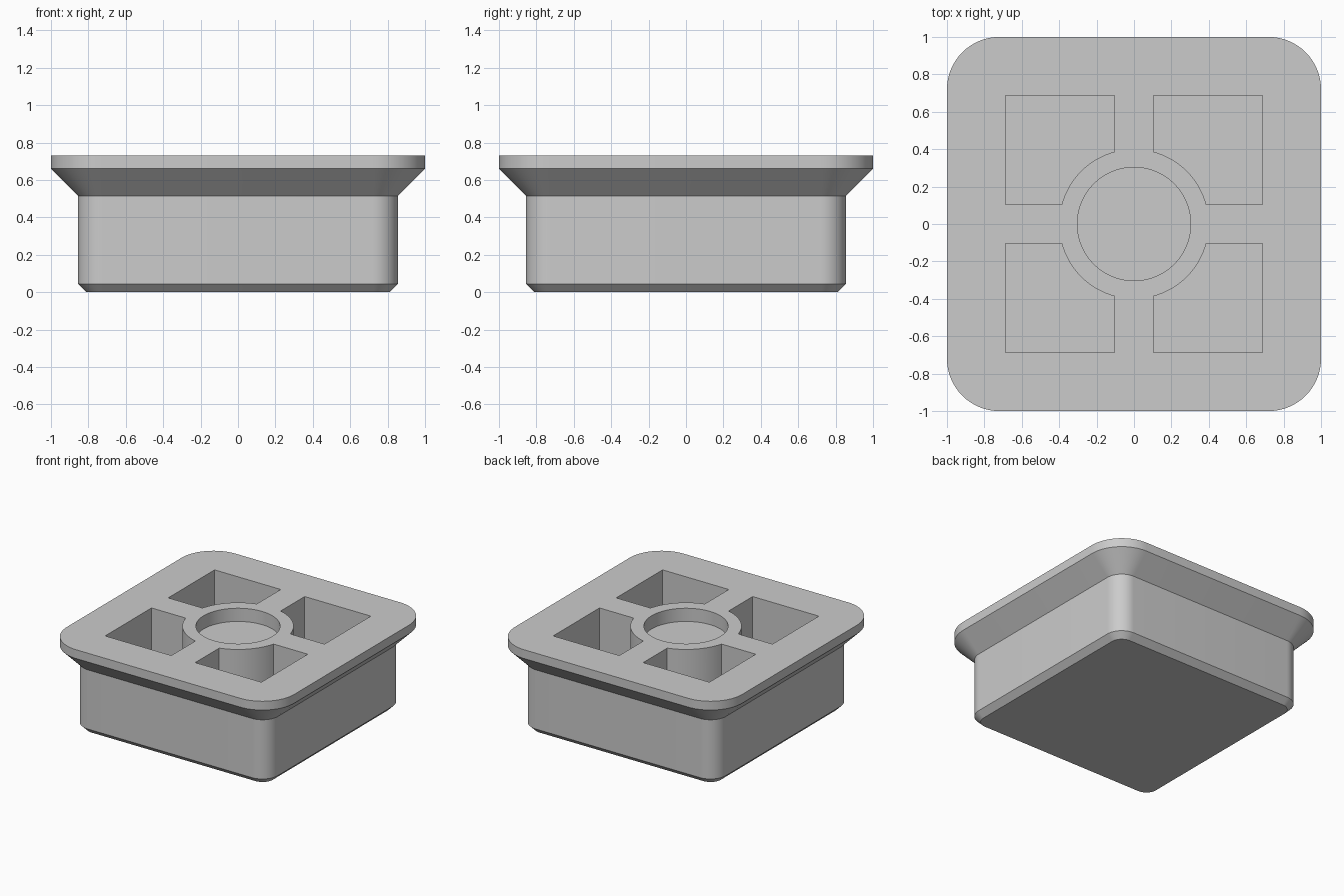
import bpy
import bmesh
from math import sin, cos, pi, asin, radians

default = bpy.data.objects.get("Cube")
if default:
    bpy.data.objects.remove(default, do_unlink=True)

CORNER = 0.72           # shared centre of all rounded corners
TOP = 0.73
POCKET_FLOOR = 0.14
RECESS_FLOOR = 0.625

grey = bpy.data.materials.new("plain grey")
grey.use_nodes = True
colour = (0.6, 0.6, 0.6, 1)
grey.diffuse_color = colour
grey.node_tree.nodes["Principled BSDF"].inputs["Base Color"].default_value = colour


def arc(radius, start, end, steps, cx=0, cy=0):
    """Points along a circular arc."""
    angles = [start + (end - start) * i / steps for i in range(steps + 1)]
    return [(cx + radius * cos(a), cy + radius * sin(a)) for a in angles]


def rounded_square(half):
    """Outline whose corners all turn about the same centres."""
    points = []
    for k, (sx, sy) in enumerate([(1, 1), (-1, 1), (-1, -1), (1, -1)]):
        points += arc(half - CORNER, k * pi / 2, (k + 1) * pi / 2, 16,
                      sx * CORNER, sy * CORNER)
    return points


def loft(name, sections):
    """Closed solid through outlines stacked at given heights."""
    bm = bmesh.new()
    rings = [[bm.verts.new((x, y, z)) for x, y in outline]
             for outline, z in sections]
    n = len(rings[0])
    for low, high in zip(rings, rings[1:]):
        for i in range(n):
            j = (i + 1) % n
            bm.faces.new((low[i], low[j], high[j], high[i]))
    bm.faces.new(rings[0][::-1])
    bm.faces.new(rings[-1])
    bmesh.ops.recalc_face_normals(bm, faces=bm.faces)
    mesh = bpy.data.meshes.new(name)
    bm.to_mesh(mesh)
    bm.free()
    mesh.materials.append(grey)
    obj = bpy.data.objects.new(name, mesh)
    bpy.context.collection.objects.link(obj)
    return obj


# Body: chamfered foot, straight wall, flared underside and flat rim
profile = [(0.81, 0), (0.855, 0.045), (0.855, 0.515), (1.0, 0.66), (1.0, TOP)]
body = loft("flanged_body", [(rounded_square(h), z) for h, z in profile])

# Round recess in the middle
hole = arc(0.303, 0, 2 * pi, 96)[:-1]
cutters = [loft("recess_cutter", [(hole, RECESS_FLOOR), (hole, TOP + 0.1)])]

# Four pockets, leaving a cross of ribs and a round hub
INNER, OUTER, HUB = 0.105, 0.687, 0.4
first = asin(INNER / HUB)
quarter = [(OUTER, INNER), (OUTER, OUTER), (INNER, OUTER)]
quarter += arc(HUB, pi / 2 - first, first, 20)
for k in range(4):
    c, s = round(cos(k * pi / 2)), round(sin(k * pi / 2))
    outline = [(c * x - s * y, s * x + c * y) for x, y in quarter]
    cutters.append(loft("pocket_cutter", [(outline, POCKET_FLOOR), (outline, TOP + 0.1)]))

# Cut the recesses, then drop the cutters
bpy.ops.object.select_all(action="DESELECT")
body.select_set(True)
bpy.context.view_layer.objects.active = body
for cutter in cutters:
    cutter.hide_render = True
    cut = body.modifiers.new("cut", "BOOLEAN")
    cut.operation = "DIFFERENCE"
    cut.solver = "EXACT"
    cut.object = cutter
    bpy.ops.object.modifier_apply(modifier=cut.name)
    bpy.data.objects.remove(cutter, do_unlink=True)

bpy.ops.object.shade_smooth_by_angle(angle=radians(30))
